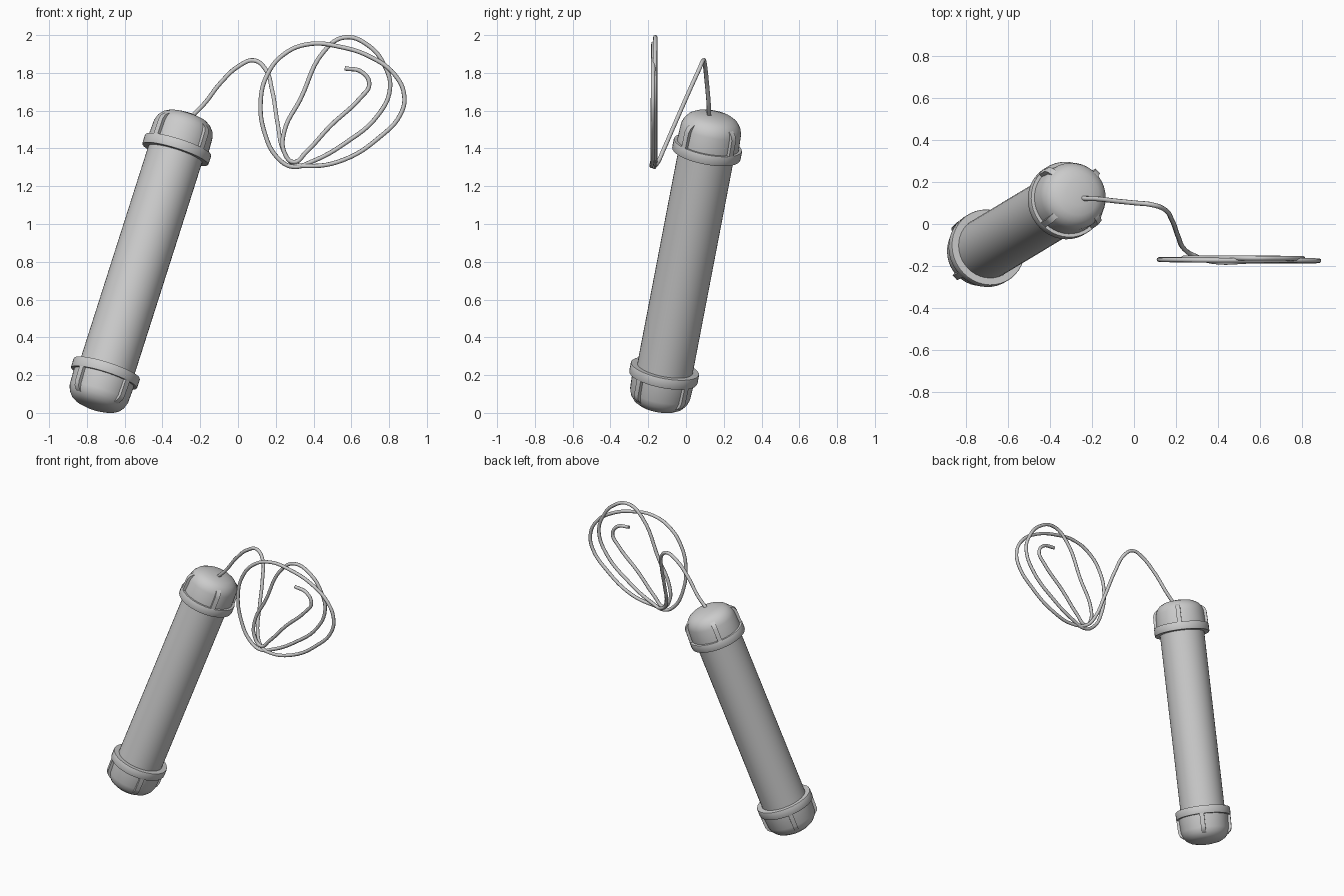
import bpy, bmesh, math
from mathutils import Vector, Matrix

if "Cube" in bpy.data.objects:
    bpy.data.objects.remove(bpy.data.objects["Cube"])

LOW, HIGH = Vector((-0.762, -0.152, 0.022)), Vector((-0.264, 0.148, 1.583))
AXIS = HIGH - LOW
LENGTH = AXIS.length
ROT = Vector((0, 0, 1)).rotation_difference(AXIS).to_matrix().to_4x4()
FRAME = Matrix.Translation(LOW) @ ROT      # local z runs along the tube


def finish(name, bm, angle=40):
    bmesh.ops.recalc_face_normals(bm, faces=bm.faces)
    me = bpy.data.meshes.new(name)
    bm.to_mesh(me)
    bm.free()
    ob = bpy.data.objects.new(name, me)
    bpy.context.collection.objects.link(ob)
    ob.matrix_world = FRAME
    bpy.ops.object.select_all(action='DESELECT')
    ob.select_set(True)
    bpy.context.view_layer.objects.active = ob
    bpy.ops.object.shade_smooth_by_angle(angle=math.radians(angle))
    return ob


def lathe(name, profile, steps=40):
    bm = bmesh.new()
    vs = [bm.verts.new((r, 0, z)) for r, z in profile]
    edges = [bm.edges.new(p) for p in zip(vs, vs[1:])]
    bmesh.ops.spin(bm, geom=vs + edges, cent=(0, 0, 0), axis=(0, 0, 1),
                   angle=math.tau, steps=steps)
    bmesh.ops.remove_doubles(bm, verts=bm.verts, dist=1e-4)
    return finish(name, bm)


# Tube body
lathe("tube", [(0, 0.1), (0.149, 0.1), (0.149, LENGTH - 0.1), (0, LENGTH - 0.1)])

# End caps: dome, collar ring and four grip ribs, mirrored for the two ends
DOME = [(0, 0), (0.06, 0.003), (0.105, 0.014), (0.132, 0.03), (0.152, 0.055),
        (0.162, 0.085), (0.166, 0.175)]
COLLAR = [(0.182, 0.175), (0.184, 0.18), (0.184, 0.223), (0.182, 0.228), (0.147, 0.228)]
for end in ("lower", "upper"):
    place = (lambda s: s) if end == "lower" else (lambda s: LENGTH - s)
    lathe(end + "_cap", [(r, place(s)) for r, s in DOME + COLLAR])
    bm = bmesh.new()
    for i in range(4):
        turn = Matrix.Rotation(math.radians(45 + 90 * i), 4, 'Z')
        outline = [(0.13, 0.04), (0.152, 0.05), (0.172, 0.068), (0.18, 0.09),
                   (0.182, 0.18), (0.13, 0.18)]
        sides = [[bm.verts.new(turn @ Vector((r, w, place(s)))) for r, s in outline]
                 for w in (-0.015, 0.015)]
        bm.faces.new(sides[0])
        bm.faces.new(sides[1][::-1])
        for k in range(6):
            n = (k + 1) % 6
            bm.faces.new((sides[0][k], sides[1][k], sides[1][n], sides[0][n]))
    finish(end + "_cap_ribs", bm)

# Wire: rises from the cap, drops, then coils in a flat upright bundle
lead = [(-0.28, 0.13, 1.54), (-0.235, 0.122, 1.58), (-0.18, 0.12, 1.635),
        (-0.09, 0.11, 1.75), (0.01, 0.1, 1.84), (0.085, 0.092, 1.866),
        (0.145, 0.07, 1.82), (0.18, 0.02, 1.71), (0.21, -0.059, 1.53),
        (0.24, -0.12, 1.39), (0.285, -0.15, 1.325)]
coil = [(0.37, 1.307), (0.56, 1.34), (0.75, 1.46), (0.86, 1.58), (0.88, 1.68),
        (0.83, 1.79), (0.70, 1.885), (0.54, 1.938), (0.38, 1.953), (0.245, 1.90),
        (0.155, 1.79), (0.12, 1.65), (0.145, 1.47), (0.21, 1.35), (0.29, 1.303),
        (0.39, 1.33), (0.57, 1.43), (0.74, 1.575), (0.805, 1.72), (0.775, 1.84),
        (0.69, 1.945), (0.565, 1.988), (0.46, 1.92), (0.33, 1.66), (0.245, 1.49),
        (0.245, 1.38), (0.295, 1.328), (0.36, 1.38), (0.49, 1.52), (0.65, 1.67),
        (0.695, 1.74), (0.655, 1.805), (0.565, 1.824)]
path = lead + [(x, -0.178 + 0.016 * min(i / 22, 1), z) for i, (x, z) in enumerate(coil)]
curve = bpy.data.curves.new("wire", 'CURVE')
curve.dimensions = '3D'
curve.bevel_depth = 0.0115
curve.bevel_resolution = 2
curve.use_fill_caps = True
curve.resolution_u = 6
spline = curve.splines.new('BEZIER')
spline.bezier_points.add(len(path) - 1)
for point, co in zip(spline.bezier_points, path):
    point.co = co
    point.handle_left_type = point.handle_right_type = 'AUTO'
bpy.context.collection.objects.link(bpy.data.objects.new("wire", curve))
